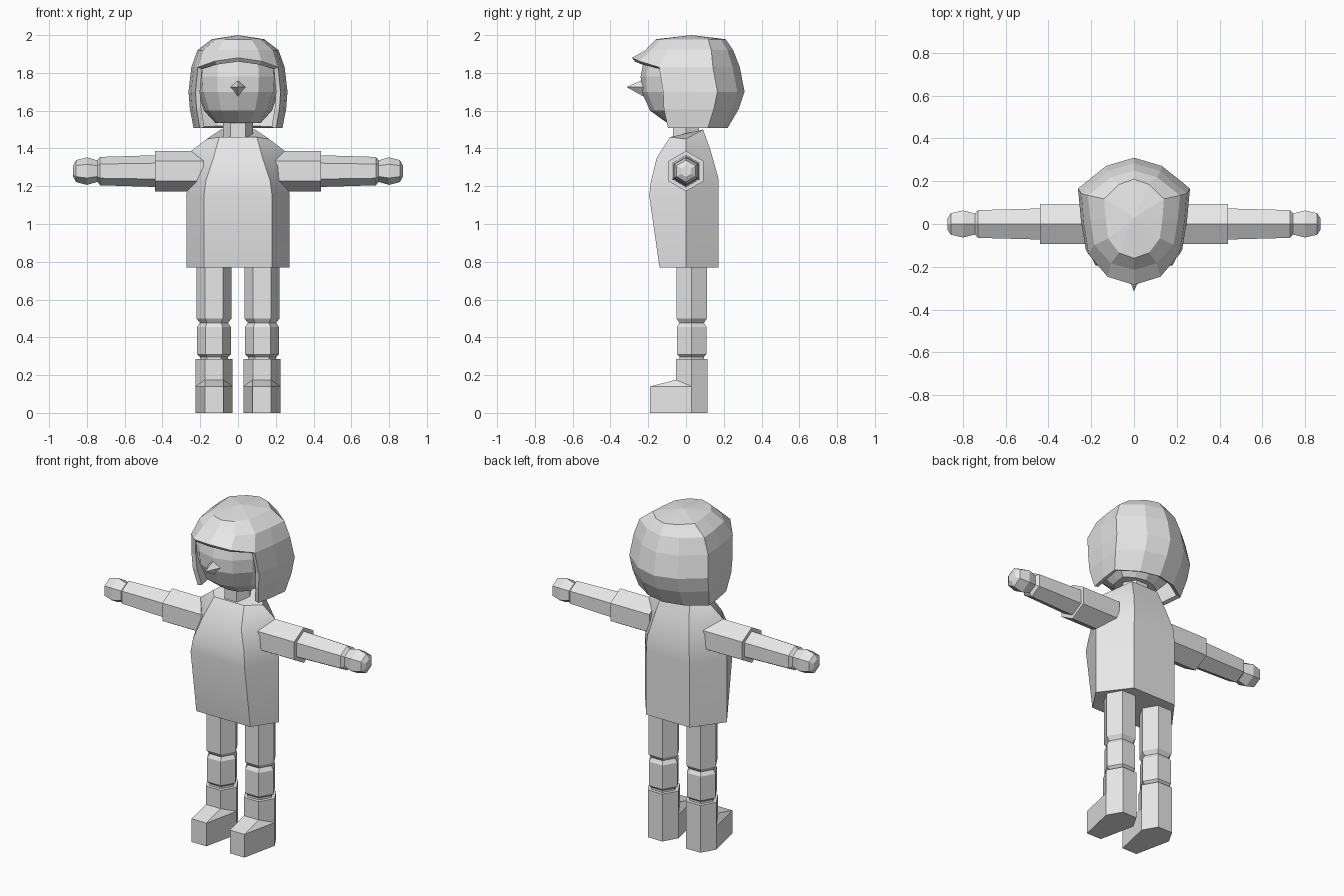
import bpy, bmesh
from math import sin, cos, pi

if "Cube" in bpy.data.objects:
    bpy.data.objects.remove(bpy.data.objects["Cube"])

grey = bpy.data.materials.new("light_grey")
grey.use_nodes = True
grey.diffuse_color = (0.8, 0.8, 0.8, 1)
grey.node_tree.nodes["Principled BSDF"].inputs["Base Color"].default_value = (0.8, 0.8, 0.8, 1)


def finish(name, bm, smooth=False):
    bmesh.ops.recalc_face_normals(bm, faces=bm.faces)
    mesh = bpy.data.meshes.new(name)
    bm.to_mesh(mesh)
    bm.free()
    mesh.materials.append(grey)
    ob = bpy.data.objects.new(name, mesh)
    bpy.context.collection.objects.link(ob)
    if smooth:
        bpy.ops.object.select_all(action="DESELECT")
        ob.select_set(True)
        bpy.context.view_layer.objects.active = ob
        bpy.ops.object.shade_smooth_by_angle()
    return ob


def loft(name, rings, smooth=False):
    """Skin a list of closed rings and cap both ends."""
    bm = bmesh.new()
    rows = [[bm.verts.new(p) for p in ring] for ring in rings]
    n = len(rows[0])
    for a, b in zip(rows, rows[1:]):
        for i in range(n):
            j = (i + 1) % n
            bm.faces.new((a[i], a[j], b[j], b[i]))
    bm.faces.new(rows[0])
    bm.faces.new(rows[-1])
    return finish(name, bm, smooth)


def hull(name, points):
    bm = bmesh.new()
    for p in points:
        bm.verts.new(p)
    bmesh.ops.convex_hull(bm, input=bm.verts)
    return finish(name, bm)


def hex_up(x, y, z, r):
    return [(x + r * cos(i * pi / 3), y + r * sin(i * pi / 3), z) for i in range(6)]


def hex_side(x, r):
    return [(x, r * sin(i * pi / 3), 1.28 + r * cos(i * pi / 3)) for i in range(6)]


# Legs, boots and arms on both sides
for side, s in (("left", 1), ("right", -1)):
    cx, cy = s * 0.127, 0.03
    leg = [(0.85, .093), (0.5, .093), (0.477, .075), (0.455, .09), (0.31, .09), (0.297, .075), (0.27, .075)]
    loft(side + "_leg", [hex_up(cx, cy, z, r) for z, r in leg])
    loft(side + "_boot", [hex_up(cx, cy, z, .097) for z in (0, 0.285)])
    foot = []
    for m in (-1, 1):
        for z in (0, 0.14):
            foot += [(cx + m * .049, -0.19, z), (cx + m * .097, cy, z)]
        foot.append((cx + m * .049, -0.054, 0.175))
    hull(side + "_foot", foot)
    loft(side + "_sleeve", [hex_side(s * x, .107) for x in (0.18, 0.44)])
    arm = [(0.4, .085), (0.73, .075), (0.745, .057), (0.8, .073), (0.857, .058), (0.873, .03)]
    loft(side + "_arm", [hex_side(s * x, r) for x, r in arm])


# Torso rings: front, side and back corners
def torso_ring(fx, fy, fz, sx, sz, bx, by, bz):
    return [(-fx, fy, fz), (fx, fy, fz), (sx, 0, sz), (bx, by, bz), (-bx, by, bz), (-sx, 0, sz)]


loft("torso", [
    torso_ring(.18, -.14, .77, .273, .77, .145, .172, .77),
    torso_ring(.18, -.195, 1.15, .273, 1.15, .145, .172, 1.15),
    torso_ring(.17, -.185, 1.23, .265, 1.23, .14, .172, 1.24),
    torso_ring(.13, -.155, 1.35, .25, 1.385, .11, .13, 1.39),
    torso_ring(.1, -.085, 1.46, .165, 1.45, .09, .09, 1.5),
], smooth=True)
loft("neck", [hex_up(0, 0, z, .08) for z in (1.44, 1.6)])

# Head and hair share twelve columns, counted from the front
WIDE = [0, .5, .86, .95, 1, .5, 0]


def egg(z, rx, front, back):
    mid, half = (front + back) / 2, (back - front) / 2
    ring = []
    for k in range(12):
        m = min(k, 12 - k)
        ring.append([rx * WIDE[m] * (1 if k <= 6 else -1), mid - half * cos(m * pi / 6), z])
    return ring


loft("head", [egg(*r) for r in (
    (1.535, .12, -.1, .1), (1.6, .18, -.19, .16), (1.7, .215, -.235, .2),
    (1.78, .22, -.24, .2), (1.86, .21, -.225, .2), (1.92, .15, -.15, .15))])

# Nose
hull("nose", [(0, -.315, 1.725), (-.042, -.22, 1.725), (.042, -.22, 1.725),
              (0, -.225, 1.765), (0, -.225, 1.675)])

# Hair: a dome with a peaked fringe, open in front of the face
rings = [egg(*r) for r in (
    (1.978, .14, -.16, .21), (1.92, .215, -.215, .25), (1.83, .247, -.285, .285),
    (1.7, .262, -.265, .31), (1.61, .255, -.25, .28), (1.507, .235, -.2, .22))]
for k, z in ((0, 1.88), (1, 1.862), (11, 1.862)):
    rings[2][k][2] = z
bm = bmesh.new()
rows = [[bm.verts.new(p) for p in ring] for ring in rings]
crown = bm.verts.new((0, .03, 2))
for k in range(12):
    j = (k + 1) % 12
    bm.faces.new((crown, rows[0][k], rows[0][j]))
    for level in range(5):
        if level < 2 or 2 <= k < 10:
            bm.faces.new((rows[level][k], rows[level + 1][k], rows[level + 1][j], rows[level][j]))
for v in [v for v in bm.verts if not v.link_faces]:
    bm.verts.remove(v)
hair = finish("hair", bm)
shell = hair.modifiers.new("thickness", "SOLIDIFY")
shell.thickness = 0.025
shell.offset = -1
